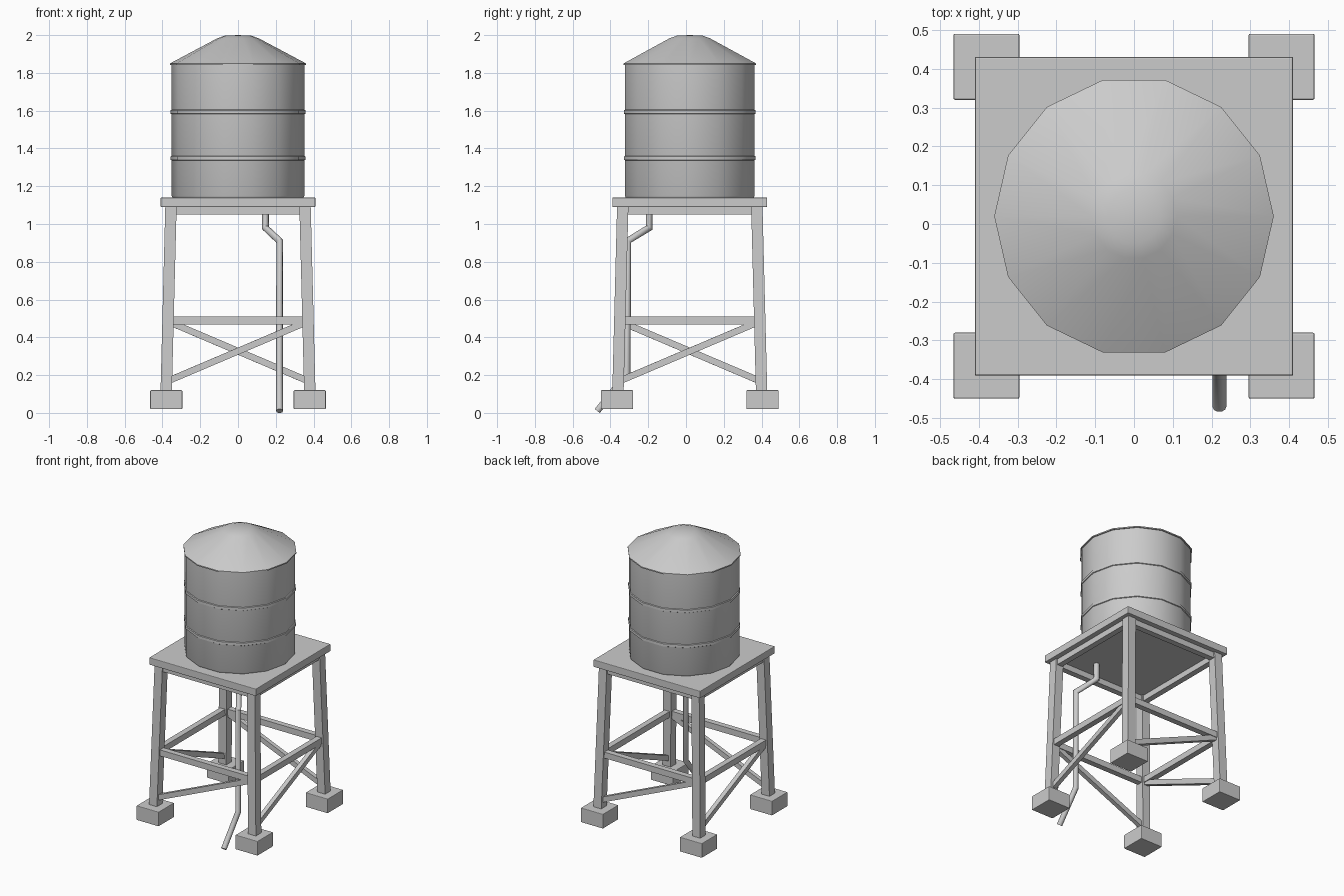
import bpy, bmesh, math
from mathutils import Vector, Matrix

CY = 0.02          # tower axis offset in y
SIDES = 14

cube = bpy.data.objects.get("Cube")
if cube:
    bpy.data.objects.remove(cube, do_unlink=True)

grey = bpy.data.materials.new("light_grey")
grey.use_nodes = True
grey.diffuse_color = (0.6, 0.6, 0.6, 1)
grey.node_tree.nodes["Principled BSDF"].inputs["Base Color"].default_value = (0.6, 0.6, 0.6, 1)


def finish(name, bm, smooth=None, bevel=0):
    bmesh.ops.recalc_face_normals(bm, faces=bm.faces)
    mesh = bpy.data.meshes.new(name)
    bm.to_mesh(mesh)
    bm.free()
    mesh.materials.append(grey)
    ob = bpy.data.objects.new(name, mesh)
    bpy.context.collection.objects.link(ob)
    if bevel:
        mod = ob.modifiers.new("soft_edges", 'BEVEL')
        mod.width = bevel
        mod.segments = 2
    if smooth:
        bpy.ops.object.select_all(action='DESELECT')
        ob.select_set(True)
        bpy.context.view_layer.objects.active = ob
        bpy.ops.object.shade_smooth_by_angle(angle=math.radians(smooth))
    return ob


def box(name, centre, size, bevel=0.004):
    bm = bmesh.new()
    bmesh.ops.create_cube(bm, size=1)
    bmesh.ops.scale(bm, vec=size, verts=bm.verts)
    bmesh.ops.translate(bm, vec=centre, verts=bm.verts)
    return finish(name, bm, bevel=bevel)


def beam(name, a, b, width, height):
    """Rectangular bar from a to b, with its height kept in the vertical plane."""
    a, b = Vector(a), Vector(b)
    along = (b - a).normalized()
    side = along.cross(Vector((0, 0, 1))).normalized()
    up = side.cross(along)
    bm = bmesh.new()
    bmesh.ops.create_cube(bm, size=1)
    bmesh.ops.scale(bm, vec=((b - a).length, width, height), verts=bm.verts)
    rot = Matrix((along, side, up)).transposed().to_4x4()
    bmesh.ops.transform(bm, matrix=Matrix.Translation((a + b) / 2) @ rot, verts=bm.verts)
    return finish(name, bm)


def lathe(name, profile, smooth=40):
    """Spin (radius, z) points around the tower axis."""
    bm = bmesh.new()
    verts = [bm.verts.new((r, 0, z)) for r, z in profile]
    edges = [bm.edges.new(pair) for pair in zip(verts, verts[1:])]
    bmesh.ops.spin(bm, geom=verts + edges, cent=(0, 0, 0), axis=(0, 0, 1),
                   angle=math.tau, steps=SIDES)
    bmesh.ops.remove_doubles(bm, verts=bm.verts, dist=0.0005)
    bmesh.ops.translate(bm, vec=(0, CY, 0), verts=bm.verts)
    return finish(name, bm, smooth)


# Tank, hoops and roof
lathe("tank", [(0, 1.14), (0.347, 1.14), (0.352, 1.15), (0.352, 1.845), (0, 1.845)])
for label, z in (("lower", 1.349), ("upper", 1.593)):
    lathe(label + "_hoop", [(0.35, z - 0.013), (0.357, z - 0.009), (0.357, z + 0.009),
                            (0.35, z + 0.013)])
lathe("roof", [(0, 1.842), (0.36, 1.842), (0.36, 1.85), (0.11, 1.983), (0.07, 1.997), (0, 2.0)])

# Platform
box("platform", (0, CY, 1.115), (0.82, 0.82, 0.05))


# Tapered legs on block feet
def leg_offset(z):
    return 0.38 - 0.025 * (z - 0.12) / 0.97


for sx, x_name in ((-1, "right"), (1, "left")):
    for sy, y_name in ((-1, "front"), (1, "back")):
        corner = f"{y_name}_{x_name}"
        box(corner + "_foot", (sx * 0.38, CY + sy * 0.385, 0.07), (0.17, 0.17, 0.1))
        bm = bmesh.new()
        bmesh.ops.create_cube(bm, size=1)
        for v in bm.verts:
            z = 1.095 if v.co.z > 0 else 0.1
            off = leg_offset(z)
            v.co = (sx * off + v.co.x * 0.06, CY + sy * off + v.co.y * 0.06, z)
        finish(corner + "_leg", bm)

# Frame beams, rails and a diagonal brace on each side
for k, side in enumerate(("front", "left", "back", "right")):
    turn = Matrix.Translation((0, CY, 0)) @ Matrix.Rotation(k * math.pi / 2, 4, 'Z')

    def at(sign, z):
        off = leg_offset(z)
        return turn @ Vector((sign * (off - 0.01), -off, z))

    beam(side + "_top_beam", at(-1, 1.072), at(1, 1.072), 0.04, 0.044)
    beam(side + "_rail", at(-1, 0.489), at(1, 0.489), 0.04, 0.042)
    beam(side + "_diagonal_brace", at(-1, 0.17), at(1, 0.48), 0.03, 0.035)

# Drain pipe: a round tube swept along a bent path
path = [(0.145, -0.195, 1.1), (0.145, -0.195, 0.98), (0.22, -0.31, 0.91),
        (0.22, -0.31, 0.21), (0.22, -0.47, 0.01)]
points = [Vector(p) for p in path]
dirs = [(b - a).normalized() for a, b in zip(points, points[1:])]
bm = bmesh.new()
rings = []
for i, p in enumerate(points):
    before, after = dirs[max(i - 1, 0)], dirs[min(i, len(dirs) - 1)]
    normal = (before + after).normalized()
    u = Vector((1, 0, 0))
    u = (u - before * u.dot(before)).normalized()
    w = before.cross(u)
    ring = []
    for s in range(10):
        ang = math.tau * s / 10
        q = (u * math.cos(ang) + w * math.sin(ang)) * 0.018
        q -= before * (q.dot(normal) / before.dot(normal))   # mitre the bend
        ring.append(bm.verts.new(p + q))
    rings.append(ring)
for r0, r1 in zip(rings, rings[1:]):
    for s in range(10):
        t = (s + 1) % 10
        bm.faces.new((r0[s], r0[t], r1[t], r1[s]))
bm.faces.new(rings[0])
bm.faces.new(rings[-1])
finish("drain_pipe", bm, 40)
